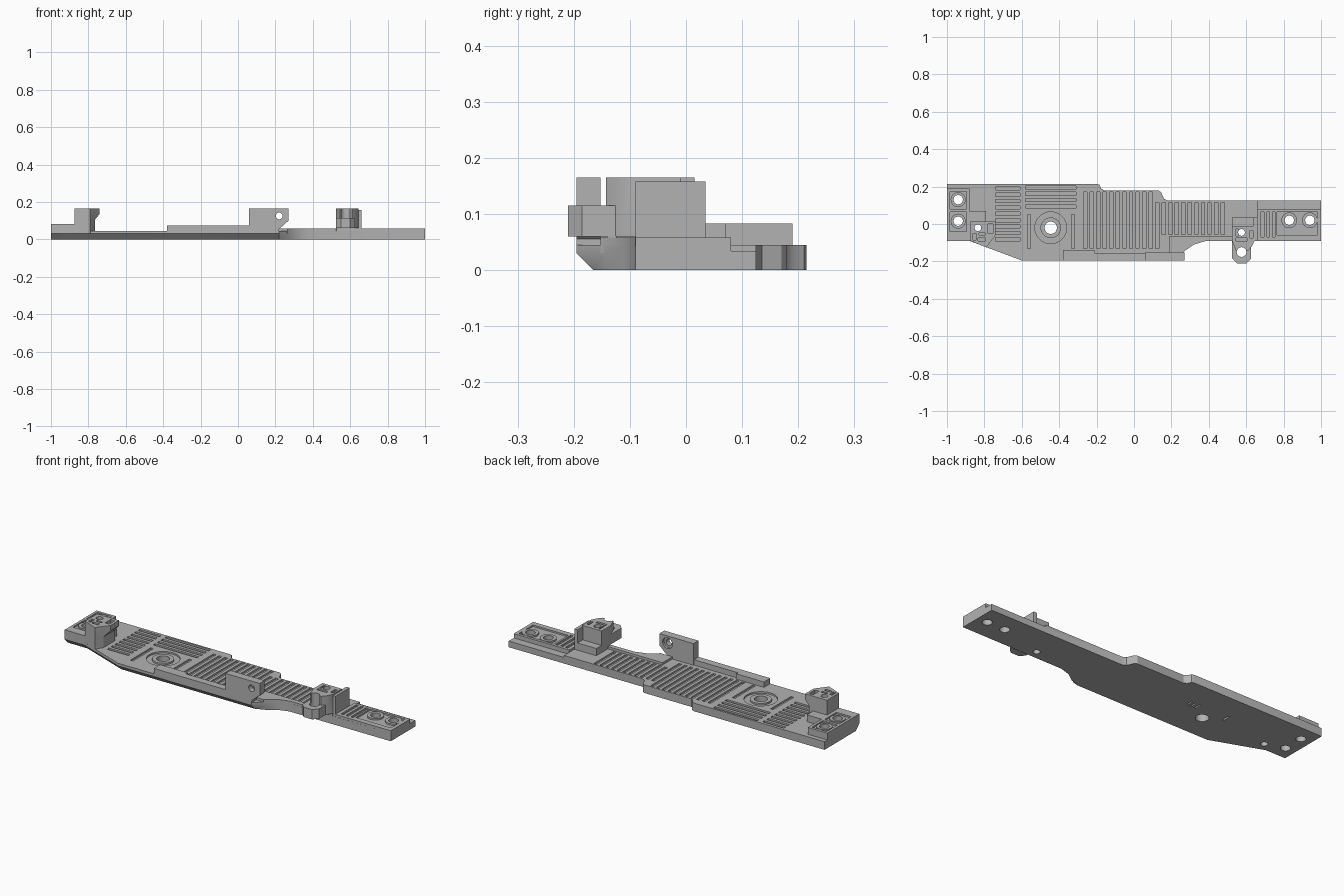
import bpy, bmesh, math
from mathutils import Vector

old = bpy.data.objects.get("Cube")
if old:
    bpy.data.objects.remove(old)

grey = bpy.data.materials.new("neutral_grey")
grey.use_nodes = True
COLOR = (0.45, 0.45, 0.45, 1)
grey.diffuse_color = COLOR
grey.node_tree.nodes["Principled BSDF"].inputs["Base Color"].default_value = COLOR


def finish(name, bm):
    bmesh.ops.recalc_face_normals(bm, faces=bm.faces)
    mesh = bpy.data.meshes.new(name)
    bm.to_mesh(mesh)
    bm.free()
    mesh.materials.append(grey)
    obj = bpy.data.objects.new(name, mesh)
    bpy.context.collection.objects.link(obj)
    return obj


def loft(bm, rings):
    """Closed solid through equal-length rings of points."""
    loops = [[bm.verts.new(p) for p in ring] for ring in rings]
    for a, b in zip(loops, loops[1:]):
        for i in range(len(a)):
            j = (i + 1) % len(a)
            bm.faces.new((a[i], a[j], b[j], b[i]))
    bm.faces.new(loops[0])
    bm.faces.new(loops[-1])


def prism(name, pts, lo, hi, along_y=False):
    place = (lambda p, h: (p[0], h, p[1])) if along_y else (lambda p, h: (p[0], p[1], h))
    bm = bmesh.new()
    loft(bm, [[place(p, h) for p in pts] for h in (lo, hi)])
    return finish(name, bm)


def rect(x0, x1, y0, y1):
    return [(x0, y0), (x1, y0), (x1, y1), (x0, y1)]


def boxes(name, rects, lo, hi):
    bm = bmesh.new()
    for r in rects:
        loft(bm, [[(x, y, h) for x, y in rect(*r)] for h in (lo, hi)])
    return finish(name, bm)


def circle(x, y, r, n=32):
    return [(x + r * math.cos(math.tau * i / n), y + r * math.sin(math.tau * i / n)) for i in range(n)]


def cut(obj, *cutters):
    """Subtract each cutter, bake the result and drop the cutter."""
    for c in cutters:
        c.hide_render = True
        m = obj.modifiers.new("cut", "BOOLEAN")
        m.operation, m.solver, m.object = "DIFFERENCE", "EXACT", c
        dg = bpy.context.evaluated_depsgraph_get()
        baked = bpy.data.meshes.new_from_object(obj.evaluated_get(dg))
        obj.modifiers.clear()
        obj.data = baked
        bpy.data.objects.remove(c)


def drill(obj, *holes):
    cut(obj, *[prism("drill", circle(*h), -0.1, 0.3) for h in holes])


def collar(x, y, r0, r1, lo, hi):
    obj = prism("hole_collar", circle(x, y, r1), lo, hi)
    drill(obj, (x, y, r0))


TOP, FLOOR = 0.045, 0.036
RIGHT_HOLES = [(0.83, 0.02, 0.025), (0.94, 0.02, 0.025)]
LEFT_HOLES = [(-0.94, 0.015, 0.025), (-0.94, 0.13, 0.025)]
CLIP_HOLE = (-0.835, -0.02, 0.018)
TOWER_HOLE = (0.575, -0.045, 0.018)
CENTRE = (-0.445, -0.02)

# Base plate with a chamfered lower front edge
outline = [(-1, -0.09), (-0.88, -0.09), (-0.6, -0.195), (0.22, -0.195), (0.27, -0.145),
           (0.32, -0.11), (0.38, -0.092), (1, -0.09), (1, 0.125), (0.18, 0.125), (0.16, 0.135),
           (0.145, 0.17), (0.13, 0.18), (-0.16, 0.18), (-0.175, 0.19), (-0.185, 0.21),
           (-0.2, 0.215), (-1, 0.215)]
bm = bmesh.new()
under = [(x, y + (0.03 if y < -0.08 and x < 0.25 else 0), 0) for x, y in outline]
loft(bm, [under] + [[(x, y, h) for x, y in outline] for h in (0.03, TOP)])
base = finish("base_plate", bm)

# Grooved surface: cross ribs in the middle, long ribs to the left
cross = [(-0.27 + 0.035 * i, -0.252 + 0.035 * i, -0.13 if i < 12 else -0.055,
          0.17 if i < 11 else 0.115) for i in range(22)]
long_left = [(-0.74, -0.61, -0.09 + 0.034 * i, -0.073 + 0.034 * i) for i in range(9)]
long_mid = [(-0.58, -0.31, 0.085 + 0.034 * i, 0.102 + 0.034 * i) for i in range(4)]
side = [(x, x + 0.017, -0.13, 0.05) for x in (-0.57, -0.335)]
cut(base, boxes("grooves", cross + long_left + long_mid + side, FLOOR, 0.1),
    prism("ring_recess", circle(*CENTRE, 0.085), FLOOR, 0.1),
    boxes("rear_ledge", [(0.66, 1.1, 0.08, 0.2)], 0.034, 0.1))
collar(*CENTRE, 0.033, 0.055, 0.03, TOP)
drill(base, (*CENTRE, 0.033), CLIP_HOLE, TOWER_HOLE, *RIGHT_HOLES, *LEFT_HOLES)
# Small slots in the underside
cut(base, boxes("slots", [(x, x + 0.008, 0.03, 0.07) for x in (-0.36, -0.335, -0.31)]
                + [(-0.54, -0.53, 0.03, 0.07)], -0.1, 0.012))

# Right mounting pad
right_pad = boxes("right_pad", [(0.66, 1, -0.09, 0.08)], 0.03, 0.058)
cut(right_pad, boxes("recess", [(0.765, 0.98, -0.06, 0.065)], 0.049, 0.1),
    boxes("recess_grooves", [(0.68 + 0.03 * i, 0.695 + 0.03 * i, -0.07, 0.065) for i in range(3)], 0.049, 0.1))
drill(right_pad, *RIGHT_HOLES)
for x, y, r in RIGHT_HOLES:
    collar(x, y, r, 0.042, 0.045, 0.058)

# Left mounting pad
left_pad = prism("left_pad", [(-1, -0.09), (-0.88, -0.09), (-0.79, -0.12), (-0.79, 0.07),
                              (-0.88, 0.07), (-0.88, 0.19), (-1, 0.19)], 0.03, 0.083)
cut(left_pad, boxes("recess", [(-0.985, -0.895, -0.04, 0.065), (-0.985, -0.895, 0.08, 0.175)], 0.074, 0.1))
drill(left_pad, CLIP_HOLE, *LEFT_HOLES)
for x, y, r in LEFT_HOLES:
    collar(x, y, r, 0.04, 0.07, 0.083)

# Left clip block with overhanging head
shape = [(-0.875, 0.015), (-0.875, -0.09), (-0.79, -0.125), (-0.765, -0.085), (-0.765, 0.015)]
head = [(-0.875, 0.015), (-0.875, -0.09), (-0.79, -0.125), (-0.74, -0.06), (-0.74, 0.015)]
bm = bmesh.new()
loft(bm, [[(x, y, h) for x, y in s] for s, h in ((shape, 0.03), (shape, 0.105), (head, 0.135), (head, 0.165))])
clip = finish("left_clip_block", bm)
cut(clip, boxes("pockets", [(-0.86, -0.845, -0.085, -0.05), (-0.835, -0.795, -0.09, -0.075),
                            (-0.83, -0.795, -0.06, -0.048), (-0.78, -0.755, -0.05, 0.0)], 0.14, 0.2))
drill(clip, CLIP_HOLE)

# Front rail and upright lug with a cross hole
boxes("front_rail", [(-0.38, -0.21, -0.195, -0.14), (-0.21, 0.2, -0.195, -0.155)], 0.03, 0.075)
lug = prism("front_lug", [(0.06, 0.035), (0.22, 0.035), (0.22, 0.055), (0.27, 0.1),
                          (0.27, 0.165), (0.06, 0.165)], -0.195, -0.152, True)
cut(lug, prism("pin_hole", circle(0.22, 0.125, 0.018), -0.3, 0.1, True),
    prism("counterbore", circle(0.22, 0.125, 0.03), -0.165, 0.1, True))

# Raised lip along the front right edge
prism("front_lip", [(0.19, -0.152), (0.264, -0.152), (0.27, -0.145), (0.32, -0.11), (0.38, -0.092),
                    (0.53, -0.09), (0.53, -0.065), (0.19, -0.065)], 0.03, 0.058)

# Right tower: block, rear step, side wall and forward eye
tower = prism("tower_block", [(0.525, -0.09), (0.545, -0.143), (0.61, -0.143), (0.63, -0.12),
                              (0.645, -0.09), (0.645, -0.01), (0.525, -0.01)], 0.03, 0.165)
cut(tower, boxes("pockets", [(0.545, 0.605, -0.09, -0.075), (0.545, 0.555, -0.065, -0.025),
                             (0.62, 0.635, -0.075, -0.035)], 0.13, 0.2),
    boxes("front_relief", [(0.4, 0.7, -0.2, -0.091)], 0, 0.06))
eye = prism("tower_eye", [(0.525, -0.09), (0.525, -0.185), (0.55, -0.21), (0.6, -0.21),
                          (0.625, -0.185), (0.625, -0.09)], 0.06, 0.115)
for part in (tower, eye):
    drill(part, TOWER_HOLE, (0.575, -0.15, 0.026))
boxes("tower_step", [(0.525, 0.645, -0.015, 0.035)], 0.03, 0.085)
boxes("tower_wall", [(0.64, 0.66, -0.09, 0.035)], 0.03, 0.158)

# Crisp shading with smooth bores
for obj in bpy.context.collection.objects:
    if obj.type == "MESH" and obj.data.materials and obj.data.materials[0] == grey:
        obj.select_set(True)
        bpy.context.view_layer.objects.active = obj
bpy.ops.object.shade_smooth_by_angle(angle=math.radians(30))
